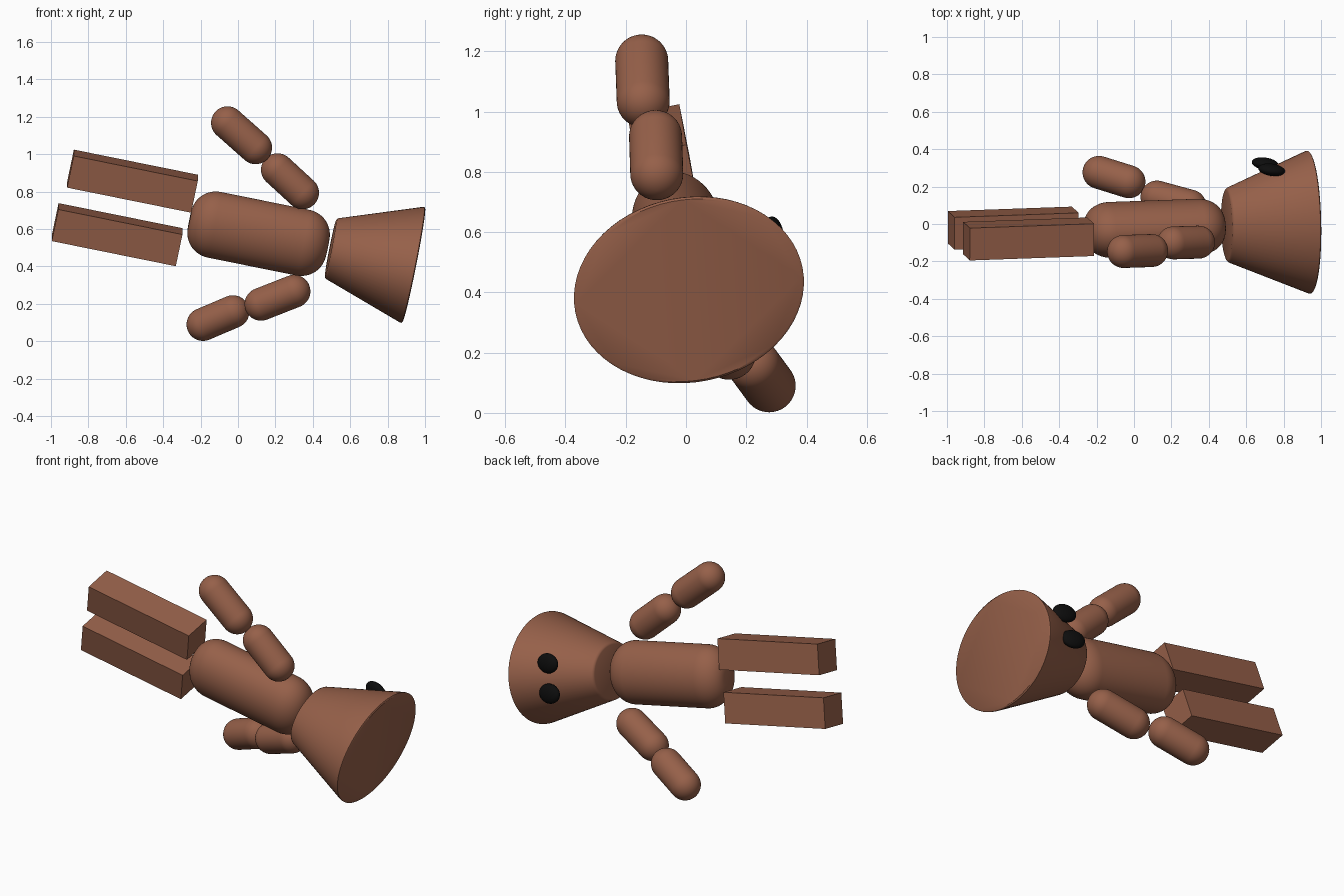
import bpy, bmesh, math
from mathutils import Vector, Matrix

if "Cube" in bpy.data.objects:
    bpy.data.objects.remove(bpy.data.objects["Cube"])


def material(name, rgb):
    m = bpy.data.materials.new(name)
    m.diffuse_color = (*rgb, 1)
    m.use_nodes = True
    m.node_tree.nodes["Principled BSDF"].inputs["Base Color"].default_value = m.diffuse_color
    return m


BROWN = material("warm brown", (0.305, 0.117, 0.067))
BLACK = material("black", (0.004, 0.004, 0.004))

# Body frame of the lying figure: up = towards head, side = its right, face = its front
up = Vector((0.979, 0.035, -0.198)).normalized()
side = Vector((-0.2016, 0.19, -0.963))
side = (side - up * side.dot(up)).normalized()
face = up.cross(side)
FRAME = Matrix((side, face, up)).transposed().to_4x4()


def finish(name, bm, matrix, mat, angle=None):
    bmesh.ops.recalc_face_normals(bm, faces=bm.faces[:])
    me = bpy.data.meshes.new(name)
    bm.to_mesh(me)
    bm.free()
    ob = bpy.data.objects.new(name, me)
    bpy.context.collection.objects.link(ob)
    ob.matrix_world = matrix
    me.materials.append(mat)
    if angle:
        bpy.ops.object.select_all(action='DESELECT')
        ob.select_set(True)
        bpy.context.view_layer.objects.active = ob
        bpy.ops.object.shade_smooth_by_angle(angle=math.radians(angle))
    return ob


def lathe(name, profile, matrix, mat, sx=1.0, sy=1.0, n=64):
    """Turn (radius, height) points round local z, with an elliptical section."""
    bm = bmesh.new()
    rings = []
    for r, z in profile:
        rings.append([bm.verts.new((r * sx * math.cos(2 * math.pi * i / n),
                                    r * sy * math.sin(2 * math.pi * i / n), z))
                      for i in range(n)])
    for a, b in zip(rings, rings[1:]):
        for i in range(n):
            j = (i + 1) % n
            bm.faces.new((a[i], a[j], b[j], b[i]))
    bm.faces.new(rings[0])
    bm.faces.new(rings[-1])
    return finish(name, bm, matrix, mat, 35)


def rounded_profile(radius, half, fillet, steps=12):
    """Cylinder profile whose ends are rounded by the fillet."""
    top = [(radius - fillet + fillet * math.cos(t), half - fillet + fillet * math.sin(t))
           for t in (0.5 * math.pi * k / steps for k in range(steps + 1))]
    top[-1] = (max(top[-1][0], 0.002), half)
    return [(r, -z) for r, z in reversed(top)] + top


def at(p):
    return Matrix.Translation(Vector(p)) @ FRAME


# Torso
lathe("torso", rounded_profile(0.18, 0.377, 0.135), at((0.11, -0.023, 0.575)), BROWN, 1, 0.148 / 0.18)

# Head: flared elliptical cone, with slightly softened rims
H = 0.454
neck = Vector((0.495, -0.006, 0.497))
lathe("head", [(0.152, 0), (0.159, 0.003), (0.165, 0.011), (0.312, H - 0.014),
               (0.313, H - 0.005), (0.306, H)], at(neck), BROWN, 1, 1.228)

# Eyes: flattened balls on the front of the head
for label, s in (("left", -0.086), ("right", 0.086)):
    bm = bmesh.new()
    bmesh.ops.create_uvsphere(bm, u_segments=32, v_segments=16, radius=1)
    m = (at(neck) @ Matrix.Translation((s, 0.31, 0.227)) @ Matrix.Rotation(math.radians(9), 4, 'X')
         @ Matrix.Diagonal((0.057, 0.032, 0.073, 1)))
    finish(label + "_eye", bm, m, BLACK, 60)

# Legs: square bars
for label, p in (("left", (-0.564, -0.08, 0.856)), ("right", (-0.646, -0.022, 0.570))):
    bm = bmesh.new()
    bmesh.ops.create_cube(bm, size=1)
    finish(label + "_leg", bm, at(p) @ Matrix.Diagonal((0.176, 0.176, 0.677, 1)), BROWN)

# Arms: capsules between two cap centres
R = 0.088
for name, a, b in (
        ("left_upper_arm", (0.345, -0.097, 0.794), (0.211, -0.101, 0.917)),
        ("left_forearm", (0.094, -0.142, 1.035), (-0.056, -0.147, 1.168)),
        ("right_upper_arm", (0.299, 0.096, 0.267), (0.123, 0.144, 0.198)),
        ("right_forearm", (-0.027, 0.226, 0.158), (-0.187, 0.276, 0.090))):
    a, b = Vector(a), Vector(b)
    axis = b - a
    m = Matrix.Translation((a + b) / 2) @ axis.to_track_quat('Z', 'Y').to_matrix().to_4x4()
    lathe(name, rounded_profile(R, axis.length / 2 + R, R), m, BROWN, n=48)
